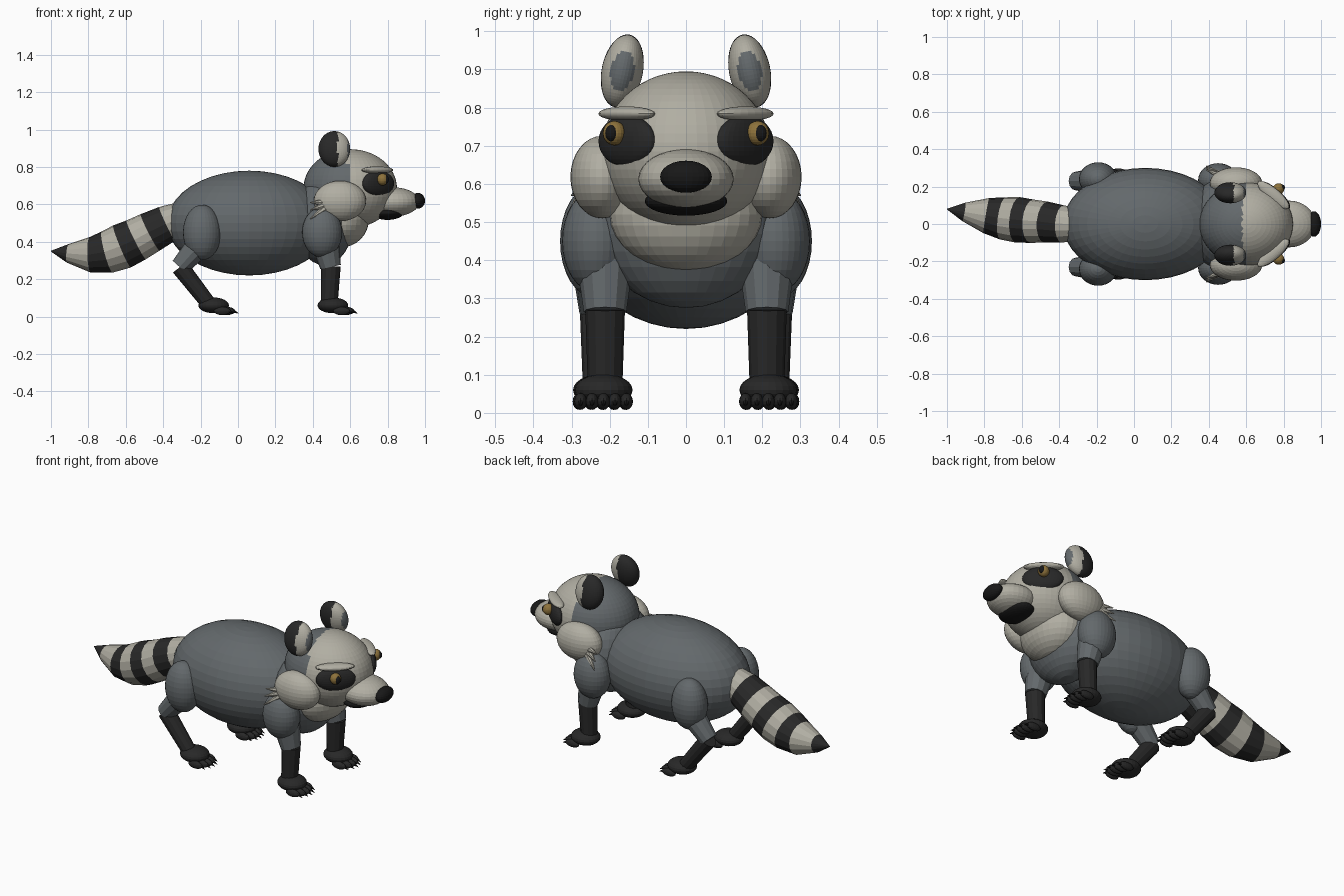
import bpy, bmesh, math
from mathutils import Vector, Matrix

cube = bpy.data.objects.get("Cube")
if cube:
    bpy.data.objects.remove(cube)


def material(name, colour):
    m = bpy.data.materials.new(name)
    m.use_nodes = True
    m.diffuse_color = (*colour, 1)
    bsdf = m.node_tree.nodes["Principled BSDF"]
    bsdf.inputs["Base Color"].default_value = (*colour, 1)
    bsdf.inputs["Roughness"].default_value = 0.8
    return m


GREY = material("slate grey fur", (0.125, 0.14, 0.148))
CREAM = material("pale cream fur", (0.44, 0.425, 0.365))
DARK = material("charcoal fur", (0.021, 0.021, 0.021))
BLACK = material("black", (0.009, 0.009, 0.009))
AMBER = material("amber", (0.27, 0.17, 0.045))


def finish(name, bm, mats, loc=(0, 0, 0), rot=(0, 0, 0)):
    mesh = bpy.data.meshes.new(name)
    bm.to_mesh(mesh)
    bm.free()
    for m in mats:
        mesh.materials.append(m)
    ob = bpy.data.objects.new(name, mesh)
    ob.location, ob.rotation_euler = loc, rot
    bpy.context.collection.objects.link(ob)
    return ob


def ellipsoid(name, centre, radii, mats, rot=(0, 0, 0), seg=32, rings=16, rule=None):
    """Faceted ellipsoid; rule maps a unit-sphere position to a material slot."""
    bm = bmesh.new()
    bmesh.ops.create_uvsphere(bm, u_segments=seg, v_segments=rings, radius=1)
    if rule:
        for f in bm.faces:
            f.material_index = rule(f.calc_center_median())
    bmesh.ops.scale(bm, vec=radii, verts=bm.verts)
    return finish(name, bm, mats if isinstance(mats, list) else [mats], centre, rot)


def limb(name, a, b, ra, rb, mat, sides=12):
    """Tapered cylinder from a to b."""
    a, b = Vector(a), Vector(b)
    bm = bmesh.new()
    bmesh.ops.create_cone(bm, cap_ends=True, segments=sides, radius1=ra,
                          radius2=rb, depth=(b - a).length)
    turn = (b - a).to_track_quat('Z', 'Y').to_matrix().to_4x4()
    bmesh.ops.transform(bm, matrix=Matrix.Translation((a + b) / 2) @ turn, verts=bm.verts)
    return finish(name, bm, [mat])


# Torso
ellipsoid("body", (0.06, 0, 0.5), (0.44, 0.30, 0.28), GREY, seg=40, rings=20)
ellipsoid("chest", (0.46, 0, 0.515), (0.16, 0.245, 0.24), GREY)
ellipsoid("chest_ruff", (0.55, 0, 0.52), (0.15, 0.2, 0.15), CREAM)

# Head, muzzle, mouth and nose
ellipsoid("head", (0.6, 0, 0.685), (0.25, 0.222, 0.21), [GREY, CREAM], seg=48, rings=28,
          rule=lambda p: 1 if p.x > -0.08 - 0.1 * (p.z - 0.9) else 0)
ellipsoid("muzzle", (0.83, 0, 0.613), (0.14, 0.125, 0.078), CREAM)
ellipsoid("mouth", (0.80, 0, 0.555), (0.085, 0.108, 0.038), BLACK)
ellipsoid("nose", (0.962, 0, 0.619), (0.038, 0.068, 0.042), BLACK, seg=24, rings=12)


def ear_rule(p):
    if p.x > 0.82:
        return 2
    return 1 if p.x > 0.22 else 0


for side, s in (("left", 1), ("right", -1)):
    yaw = (0, 0, s * 0.86)
    # Face details
    ellipsoid(side + "_eye_patch", (0.75, s * 0.154, 0.712), (0.035, 0.108, 0.068), DARK, yaw)
    ellipsoid(side + "_eye", (0.773, s * 0.188, 0.733), (0.03, 0.03, 0.032), AMBER,
              seg=20, rings=12)
    ellipsoid(side + "_pupil", (0.79, s * 0.195, 0.733), (0.017, 0.017, 0.022), BLACK,
              seg=16, rings=10)
    ellipsoid(side + "_brow", (0.745, s * 0.155, 0.784), (0.035, 0.108, 0.019), CREAM, yaw,
              seg=24, rings=12)
    ellipsoid(side + "_ear", (0.515, s * 0.167, 0.896), (0.085, 0.054, 0.097),
              [DARK, CREAM, GREY], (s * 0.2, 0, 0), seg=40, rings=28, rule=ear_rule)
    # Cheek with backswept tufts
    ellipsoid(side + "_cheek", (0.545, s * 0.22, 0.618), (0.14, 0.083, 0.108), CREAM)
    for i, z in enumerate((0.61, 0.57, 0.522)):
        limb(f"{side}_cheek_tuft_{i + 1}", (0.48, s * 0.25, 0.6 + 0.25 * (z - 0.57)),
             (0.385, s * (0.29 + 0.01 * i), z), 0.026, 0.002, CREAM, 8)

    # Front and hind legs
    y = s * 0.212
    yh = s * 0.23
    ellipsoid(side + "_shoulder", (0.45, s * 0.235, 0.45), (0.107, 0.09, 0.135), GREY)
    limb(side + "_upper_foreleg", (0.465, y, 0.4), (0.495, y, 0.265), 0.075, 0.056, GREY)
    limb(side + "_lower_foreleg", (0.497, y, 0.27), (0.487, y, 0.06), 0.052, 0.045, DARK)
    ellipsoid(side + "_thigh", (-0.192, s * 0.24, 0.45), (0.102, 0.09, 0.148), GREY)
    limb(side + "_upper_hind_leg", (-0.2, yh, 0.39), (-0.312, yh, 0.265), 0.07, 0.05, GREY)
    limb(side + "_lower_hind_leg", (-0.31, yh, 0.265), (-0.15, yh, 0.06), 0.048, 0.04, DARK)

    # Paws with toes and claws
    for kind, x, py in (("front", 0.507, s * 0.216), ("hind", -0.13, s * 0.22)):
        ellipsoid(f"{side}_{kind}_paw", (x, py, 0.06), (0.082, 0.076, 0.042), DARK,
                  seg=24, rings=12)
        for i in range(5):
            k = i - 2
            ty, tx = py + 0.03 * k, x + 0.07 - 0.006 * k * k
            ellipsoid(f"{side}_{kind}_toe_{i + 1}", (tx, ty, 0.03), (0.045, 0.017, 0.022),
                      DARK, seg=16, rings=8)
            limb(f"{side}_{kind}_claw_{i + 1}", (tx + 0.035, ty, 0.03),
                 (tx + 0.062, ty, 0.018), 0.009, 0.001, BLACK, 6)

# Banded tail: rings swept along a drooping path, one colour per band
path = [(-0.30, 0, 0.53, 0.085), (-0.38, 0, 0.495, 0.1), (-0.47, 0.01, 0.45, 0.11),
        (-0.545, 0.015, 0.41, 0.116), (-0.62, 0.022, 0.375, 0.122),
        (-0.70, 0.03, 0.345, 0.114), (-0.79, 0.045, 0.33, 0.095),
        (-0.91, 0.065, 0.338, 0.05), (-1.0, 0.08, 0.35, 0.002)]
SIDES = 16
points = [Vector(p[:3]) for p in path]
bm = bmesh.new()
loops = []
for i, p in enumerate(points):
    tangent = (points[min(i + 1, len(points) - 1)] - points[max(i - 1, 0)]).normalized()
    across = tangent.cross(Vector((0, 0, 1))).normalized()
    up = across.cross(tangent)
    ring = []
    for j in range(SIDES):
        a = math.tau * j / SIDES
        ring.append(bm.verts.new(p + path[i][3] * (math.cos(a) * across + math.sin(a) * up)))
    loops.append(ring)
for i in range(len(loops) - 1):
    for j in range(SIDES):
        k = (j + 1) % SIDES
        f = bm.faces.new((loops[i][j], loops[i][k], loops[i + 1][k], loops[i + 1][j]))
        f.material_index = i % 2
bm.faces.new(loops[0])
bm.faces.new(loops[-1])
bmesh.ops.recalc_face_normals(bm, faces=bm.faces)
finish("tail", bm, [CREAM, DARK])
